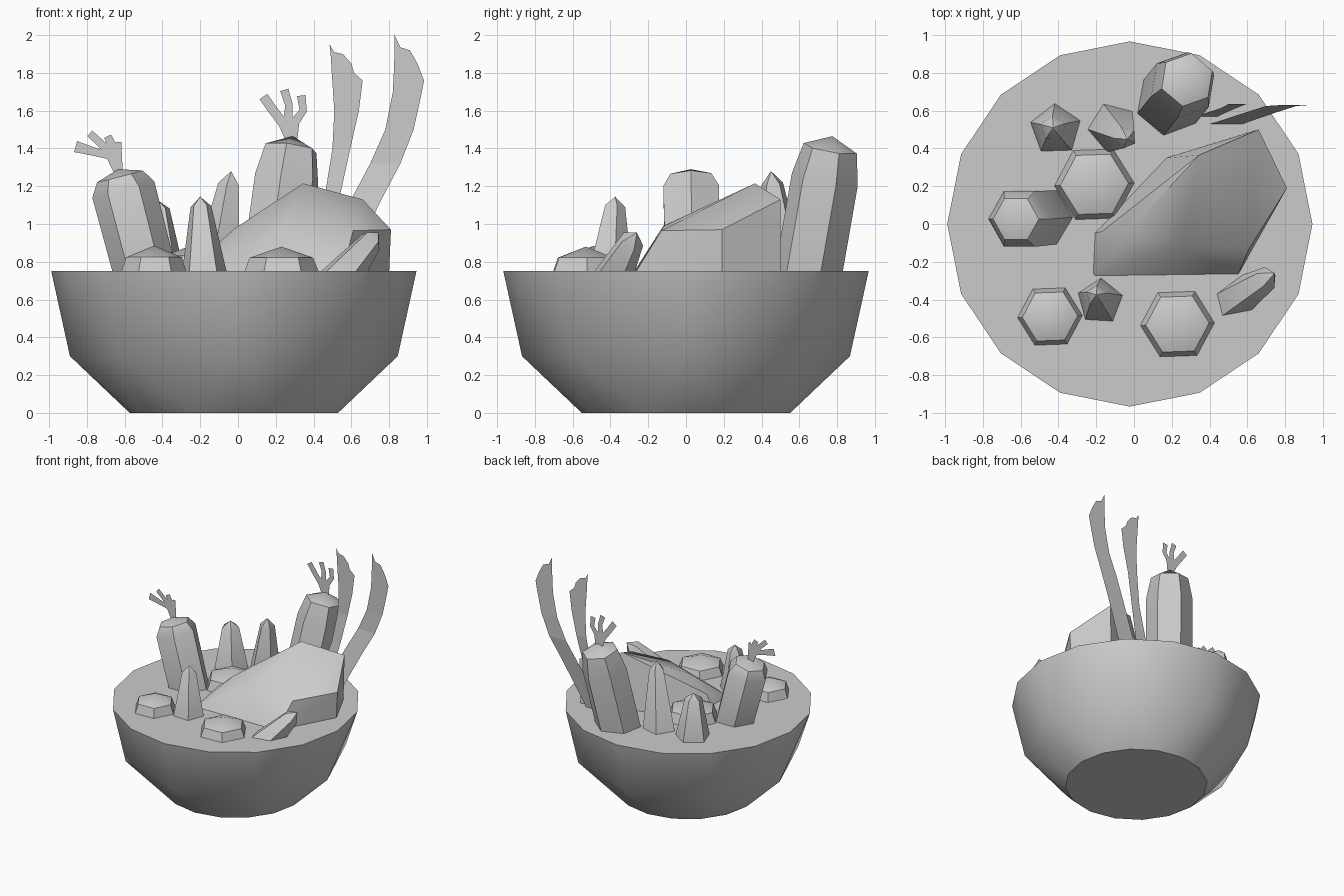
import bpy, bmesh, math
from mathutils import Vector

if "Cube" in bpy.data.objects:
    bpy.data.objects.remove(bpy.data.objects["Cube"])

SOIL = 0.75
grey = bpy.data.materials.new("stone grey")
grey.diffuse_color = (0.6, 0.6, 0.6, 1)
grey.use_nodes = True
grey.node_tree.nodes["Principled BSDF"].inputs["Base Color"].default_value = grey.diffuse_color


def finish(name, bm, smooth=True, fix_normals=True):
    if fix_normals:
        bmesh.ops.recalc_face_normals(bm, faces=bm.faces[:])
    me = bpy.data.meshes.new(name)
    bm.to_mesh(me)
    bm.free()
    ob = bpy.data.objects.new(name, me)
    bpy.context.collection.objects.link(ob)
    me.materials.append(grey)
    if smooth:
        bpy.ops.object.select_all(action='DESELECT')
        ob.select_set(True)
        bpy.context.view_layer.objects.active = ob
        bpy.ops.object.shade_smooth_by_angle(angle=math.radians(40))
    return ob


# Bowl: 16-sided rim and foot joined to an 8-sided belly by triangles
def bowl():
    bm = bmesh.new()

    def ring(n, r, z):
        return [bm.verts.new((-0.022 + r * math.cos(2 * math.pi * i / n),
                              r * math.sin(2 * math.pi * i / n), z)) for i in range(n)]
    foot, belly, rim = ring(16, 0.552, 0), ring(8, 0.868, 0.3), ring(16, 0.967, SOIL)
    for edge in (foot, rim):
        for i in range(8):
            a, b = belly[i], belly[(i + 1) % 8]
            e0, e1, e2 = edge[2 * i], edge[2 * i + 1], edge[(2 * i + 2) % 16]
            for tri in ((a, e0, e1), (a, e1, b), (b, e1, e2)):
                bm.faces.new(tri)
    bm.faces.new(foot)
    bm.faces.new(rim)
    finish("bowl", bm)


# Plant stem: six-sided column along a leaning axis, closed by a low point
def stem(name, base, apex, profile, turn=0, sides=6):
    base, apex = Vector(base), Vector(apex)
    axis = apex - base
    rot = Vector((0, 0, 1)).rotation_difference(axis)
    bm = bmesh.new()
    rings = []
    for k, (t, r) in enumerate(profile):
        ring = []
        for i in range(sides):
            a = math.radians(turn) + 2 * math.pi * i / sides
            off = rot @ Vector((r * math.cos(a), r * math.sin(a), 0))
            p = base + axis * t + off
            if k == 0:  # foot cut level with the soil
                p += axis * ((SOIL - 0.01 - p.z) / axis.z)
            ring.append(bm.verts.new(p))
        rings.append(ring)
    for lo, hi in zip(rings, rings[1:]):
        for i in range(sides):
            j = (i + 1) % sides
            bm.faces.new((lo[i], lo[j], hi[j], hi[i]))
    tip = bm.verts.new(apex)
    for i in range(sides):
        bm.faces.new((rings[-1][i], rings[-1][(i + 1) % sides], tip))
    bm.faces.new(rings[0][::-1])
    finish(name, bm)


# Flat ribbon through (left x, left z, right x, right z) pairs
def ribbon(name, pairs, depth):
    bm = bmesh.new()
    rows = [(bm.verts.new((a, depth(b), b)), bm.verts.new((c, depth(d), d)))
            for a, b, c, d in pairs]
    for (a, b), (c, d) in zip(rows, rows[1:]):
        bm.faces.new((a, b, d, c))
    return finish(name, bm, False, False)


# Frond finger: narrow ribbon along a path, widening to a blunt tip
def finger(name, path, y):
    rows = []
    for i, (x, z, w) in enumerate(path):
        p, q = path[max(i - 1, 0)], path[min(i + 1, len(path) - 1)]
        d = Vector((q[0] - p[0], q[1] - p[1])).normalized() * w / 2
        rows.append((x - d.y, z + d.x, x + d.y, z - d.x))
    ribbon(name, rows, lambda z: y)


bowl()

# Tall stems
stem("tall_stem_back", (0.19, 0.65, SOIL), (0.29, 0.775, 1.465),
     [(0, 0.18), (0.68, 0.18), (0.91, 0.145)], 20)
stem("tall_stem_left", (-0.495, 0.035, SOIL), (-0.635, 0.025, 1.29),
     [(0, 0.165), (0.8, 0.17), (0.93, 0.125)], 0)

# Low button plants
for name, x, y, r, top, turn in (("button_front_left", -0.445, -0.49, 0.175, 0.885, 2),
                                 ("button_front", 0.23, -0.53, 0.2, 0.88, 2),
                                 ("button_middle", -0.21, 0.21, 0.215, 0.9, 2)):
    stem(name, (x, y, SOIL), (x, y, top), [(0, r), (0.55, r * 0.84)], turn)

# Pointed stems
stem("pointed_stem_front", (-0.18, -0.41, SOIL), (-0.2, -0.375, 1.145),
     [(0, 0.125), (0.87, 0.058)], 15, 5)
stem("pointed_stem_back", (-0.11, 0.51, SOIL), (-0.035, 0.45, 1.28),
     [(0, 0.135), (0.87, 0.06)], 40, 5)
stem("pointed_stem_left", (-0.415, 0.5, SOIL), (-0.43, 0.51, 1.13),
     [(0, 0.14), (0.87, 0.07)], 20, 5)
stem("pointed_stem_right", (0.56, -0.38, SOIL), (0.745, -0.26, 0.955),
     [(0, 0.1), (0.78, 0.065)], 20, 5)

# Rock: hull of its corner points
bm = bmesh.new()
for p in ((-0.22, -0.28, 0.74), (0.13, -0.26, 0.74), (0.55, -0.27, 0.74), (0.8, 0.19, 0.74),
          (0.65, 0.5, 0.74), (0.17, 0.35, 0.74), (-0.21, -0.05, 0.74),
          (-0.17, -0.04, 0.84), (-0.02, -0.03, 0.975), (0.25, -0.12, 0.99),
          (0.61, -0.13, 0.965), (0.81, 0.19, 0.97), (0.66, 0.5, 1.13), (0.345, 0.365, 1.215)):
    bm.verts.new(p)
bmesh.ops.convex_hull(bm, input=bm.verts[:])
finish("rock", bm)


# Long grass blades with ragged tips
def lean(y0, y1):
    return lambda z: y0 + (y1 - y0) * min(1, (z - SOIL) / 0.6)


ribbon("grass_blade_inner",
       [(0.32, 0.74, 0.44, 0.74), (0.46, 1.15, 0.54, 1.15), (0.5, 1.4, 0.595, 1.4),
        (0.51, 1.6, 0.64, 1.6), (0.5, 1.75, 0.66, 1.76), (0.495, 1.82, 0.615, 1.8),
        (0.493, 1.87, 0.6, 1.85), (0.49, 1.9, 0.555, 1.9), (0.485, 1.95, 0.51, 1.91)],
       lean(0.57, 0.635))
ribbon("grass_blade_outer",
       [(0.4, 0.74, 0.57, 0.74), (0.61, 1.15, 0.76, 1.13), (0.7, 1.32, 0.86, 1.32),
        (0.78, 1.5, 0.93, 1.5), (0.82, 1.7, 0.97, 1.68), (0.825, 1.8, 0.985, 1.76),
        (0.828, 1.88, 0.95, 1.85), (0.83, 1.93, 0.91, 1.92), (0.83, 2.0, 0.86, 1.935)],
       lean(0.53, 0.63))

# Fronds on the two tall stems
left = [[(-0.635, 1.27, 0.04), (-0.68, 1.36, 0.04), (-0.77, 1.385, 0.045), (-0.86, 1.41, 0.06)],
        [(-0.635, 1.28, 0.04), (-0.68, 1.38, 0.05), (-0.73, 1.43, 0.04), (-0.785, 1.48, 0.04)],
        [(-0.635, 1.28, 0.04), (-0.65, 1.38, 0.05), (-0.69, 1.465, 0.04)],
        [(-0.63, 1.28, 0.04), (-0.635, 1.36, 0.04), (-0.63, 1.435, 0.025)]]
right = [[(0.28, 1.44, 0.05), (0.24, 1.53, 0.05), (0.18, 1.61, 0.05), (0.135, 1.675, 0.05)],
         [(0.28, 1.45, 0.05), (0.265, 1.55, 0.05), (0.27, 1.63, 0.04), (0.245, 1.71, 0.045)],
         [(0.29, 1.45, 0.05), (0.3, 1.54, 0.05), (0.345, 1.6, 0.04), (0.335, 1.68, 0.045)]]
for name, paths, y in (("frond_left", left, 0.03), ("frond_right", right, 0.775)):
    for k, path in enumerate(paths):
        finger(f"{name}_{k + 1}", path, y + 0.002 * k)
